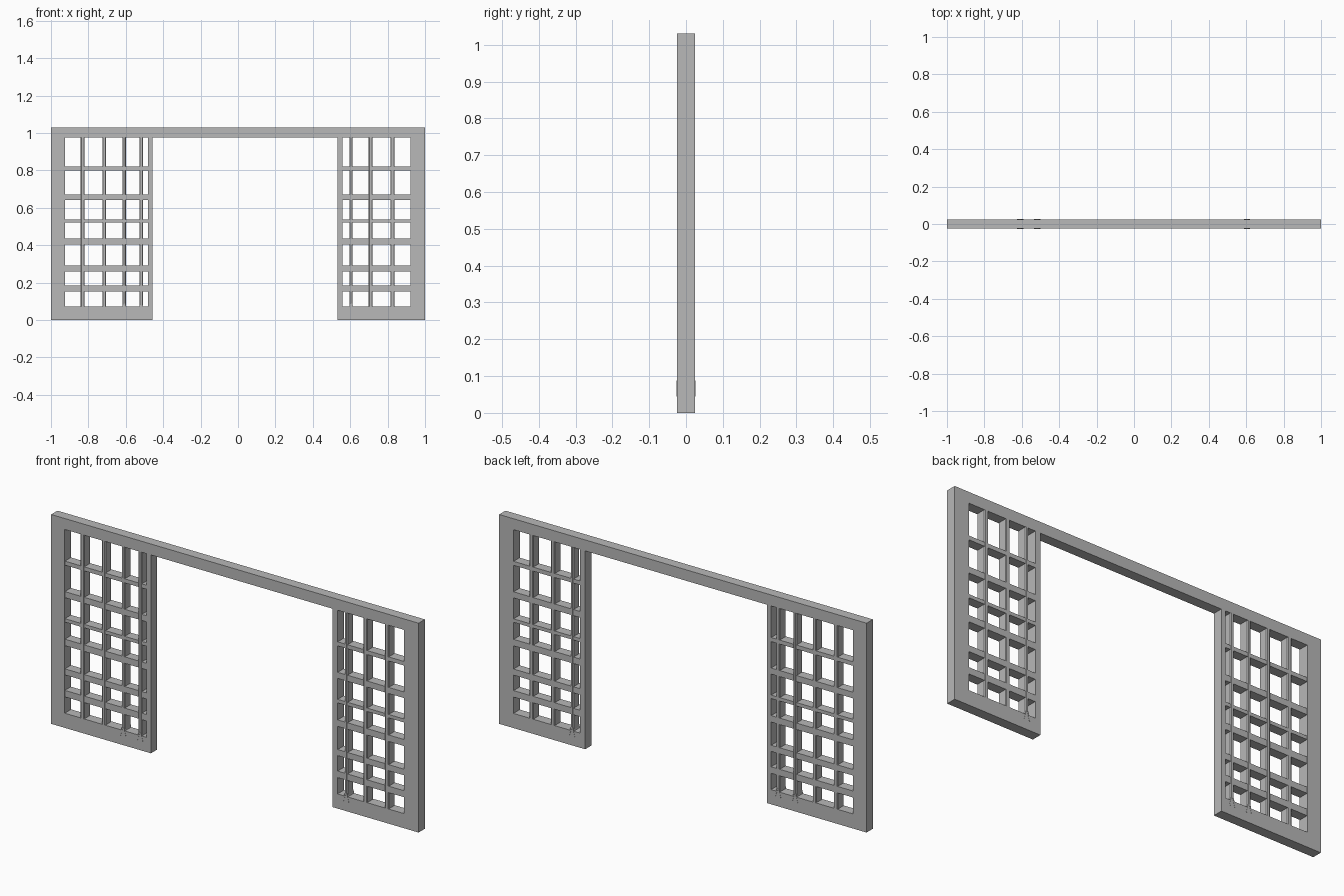
import bpy, bmesh, math

cube = bpy.data.objects.get("Cube")
if cube:
    bpy.data.objects.remove(cube, do_unlink=True)

grey = bpy.data.materials.new("plain grey")
grey.use_nodes = True
COLOUR = (0.48, 0.48, 0.48, 1)
grey.diffuse_color = COLOUR
grey.node_tree.nodes["Principled BSDF"].inputs["Base Color"].default_value = COLOUR

HALF = 0.0245      # half the thickness of the frame
BEAM_Z = 0.976     # underside of the top beam
TOP = 1.03
SILL = 0.072       # top of the bottom rails


def prism(name, profile, axis, start, length):
    """Extrude a closed profile along x, y or z."""
    def place(p, d):
        return {"x": (d, p[0], p[1]), "y": (p[0], d, p[1]), "z": (p[0], p[1], d)}[axis]
    bm = bmesh.new()
    face = bm.faces.new([bm.verts.new(place(p, start)) for p in profile])
    out = bmesh.ops.extrude_face_region(bm, geom=[face])
    moved = [g for g in out["geom"] if isinstance(g, bmesh.types.BMVert)]
    bmesh.ops.translate(bm, verts=moved, vec=place((0, 0), length))
    bmesh.ops.recalc_face_normals(bm, faces=bm.faces)
    mesh = bpy.data.meshes.new(name)
    bm.to_mesh(mesh)
    bm.free()
    mesh.materials.append(grey)
    obj = bpy.data.objects.new(name, mesh)
    bpy.context.collection.objects.link(obj)
    return obj


def box(name, x0, x1, z0, z1, half=HALF):
    return prism(name, [(x0, z0), (x1, z0), (x1, z1), (x0, z1)], "y", -half, 2 * half)


def upright(name, x0, x1):
    """Lattice bar with narrow chamfers along its corners."""
    c = 0.004
    profile = [(x0 + c, -HALF), (x1 - c, -HALF), (x1, c - HALF), (x1, HALF - c),
               (x1 - c, HALF), (x0 + c, HALF), (x0, HALF - c), (x0, c - HALF)]
    return prism(name, profile, "z", SILL - 0.01, BEAM_Z - SILL + 0.02)


def split_foot(name, x):
    """Two thin splayed tips where a bar meets the bottom rail."""
    for side, word in ((-1, "right"), (1, "left")):
        tip = [(x, 0.088), (x + side * 0.006, 0.088),
               (x + side * 0.017, 0.045), (x + side * 0.012, 0.045)]
        prism(f"{name}_{word}_tip", tip, "y", -HALF - 0.001, 2 * HALF + 0.002)


# Top beam
box("top_beam", -1, 1, BEAM_Z, TOP)

# Each panel: outer edges, opening edges, uprights, uprights with split feet
panels = {
    "right": ((-1, -0.457), (-0.926, -0.48),
              [(-0.842, -0.82), (-0.725, -0.705), (-0.618, -0.6), (-0.527, -0.507)], (2, 3)),
    "left": ((0.532, 1), (0.559, 0.922),
             [(0.596, 0.613), (0.698, 0.72), (0.815, 0.837)], (0,)),
}
crossbars = [(0.152, 0.184), (0.26, 0.29), (0.404, 0.436),
             (0.52, 0.537), (0.64, 0.67), (0.8, 0.82)]

for side, (outer, opening, bars, feet) in panels.items():
    # Surrounding frame
    box(f"{side}_panel_stile_a", outer[0], opening[0], 0, BEAM_Z)
    box(f"{side}_panel_stile_b", opening[1], outer[1], 0, BEAM_Z)
    box(f"{side}_panel_bottom_rail", opening[0], opening[1], 0, SILL)
    # Lattice
    for i, (z0, z1) in enumerate(crossbars):
        box(f"{side}_crossbar_{i + 1}", opening[0], opening[1], z0, z1, HALF - 0.001)
    for i, (x0, x1) in enumerate(bars):
        upright(f"{side}_upright_{i + 1}", x0, x1)
        if i in feet:
            split_foot(f"{side}_upright_{i + 1}", (x0 + x1) / 2)
